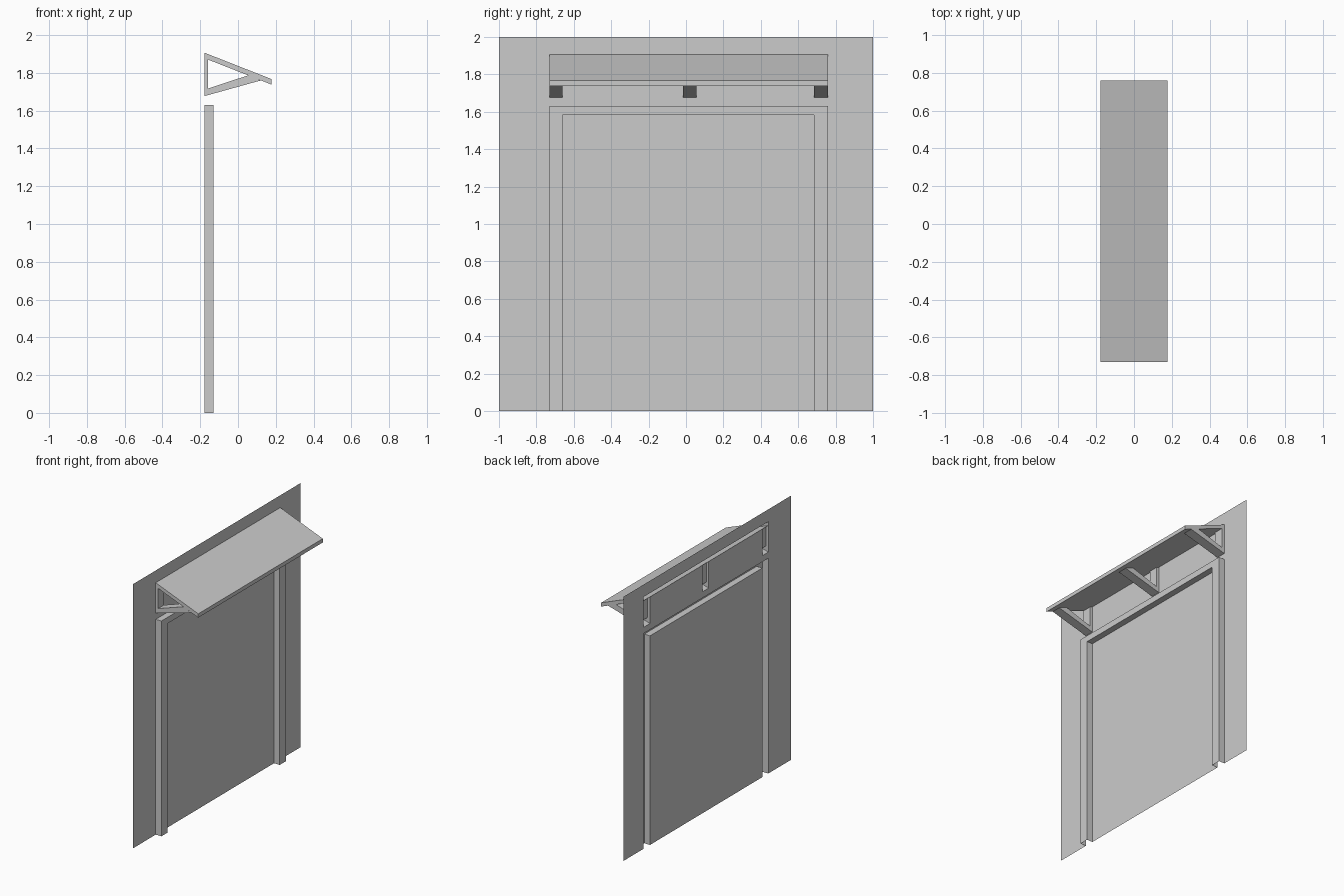
import bpy, bmesh

if "Cube" in bpy.data.objects:
    bpy.data.objects.remove(bpy.data.objects["Cube"])

BACK, FRONT = -0.178, 0.178          # wall plane and canopy lip (x)
FRAME_X = -0.13                      # front of the door frame
Y0, Y1 = -0.73, 0.76                 # outer width of frame and canopy
IN0, IN1 = -0.66, 0.685              # inner width of frame
SLOTS = [(Y0, IN0), (-0.017, 0.055), (IN1, Y1)]   # bracket positions in y
HEAD, TOP = 1.583, 1.63              # door head
ARM_Z, SLAB_LOW, SLAB_TOP = 1.677, 1.878, 1.907


def add_object(name, bm):
    mesh = bpy.data.meshes.new(name)
    bm.to_mesh(mesh)
    bm.free()
    obj = bpy.data.objects.new(name, mesh)
    bpy.context.collection.objects.link(obj)
    return obj


def shell(name, profile, place, a, b, is_open):
    """Prism from a profile between a and b, with the open faces removed."""
    bm = bmesh.new()
    low = [bm.verts.new(place(p, q, a)) for p, q in profile]
    high = [bm.verts.new(place(p, q, b)) for p, q in profile]
    bm.faces.new(low)
    bm.faces.new(high)
    n = len(profile)
    for i in range(n):
        j = (i + 1) % n
        bm.faces.new((low[i], low[j], high[j], high[i]))
    bmesh.ops.recalc_face_normals(bm, faces=bm.faces)
    doomed = [f for f in bm.faces if is_open(f)]
    bmesh.ops.delete(bm, geom=doomed, context='FACES')
    return add_object(name, bm)


def on_back(face):
    return all(abs(v.co.x - BACK) < 1e-5 for v in face.verts)


def on_floor(face):
    return all(abs(v.co.z) < 1e-5 for v in face.verts)


def along_y(x, z, y):
    return (x, y, z)


def along_x(y, z, x):
    return (x, y, z)


# Wall sheet, open behind the frame, the canopy slab and the brackets
openings = [(Y0, IN0, 0, TOP), (IN1, Y1, 0, TOP), (Y0, Y1, HEAD, TOP),
            (Y0, Y1, SLAB_LOW, SLAB_TOP)]
openings += [(a, b, ARM_Z, SLAB_LOW) for a, b in SLOTS]
ys = sorted({-1, 1} | {v for o in openings for v in o[:2]})
zs = sorted({0, 2} | {v for o in openings for v in o[2:]})
bm = bmesh.new()
for ya, yb in zip(ys, ys[1:]):
    for za, zb in zip(zs, zs[1:]):
        y, z = (ya + yb) / 2, (za + zb) / 2
        if any(o[0] < y < o[1] and o[2] < z < o[3] for o in openings):
            continue
        corners = [(ya, za), (yb, za), (yb, zb), (ya, zb)]
        bm.faces.new([bm.verts.new((BACK, p, q)) for p, q in corners])
bmesh.ops.remove_doubles(bm, verts=bm.verts, dist=1e-5)
add_object("wall", bm)

# Door frame: hollow at the back and the floor
shell("door_frame",
      [(Y0, 0), (Y0, TOP), (Y1, TOP), (Y1, 0),
       (IN1, 0), (IN1, HEAD), (IN0, HEAD), (IN0, 0)],
      along_x, BACK, FRAME_X, lambda f: on_back(f) or on_floor(f))

# Sloping canopy slab
shell("canopy_slab",
      [(BACK, SLAB_TOP), (FRONT, 1.767), (FRONT, 1.738), (BACK, SLAB_LOW)],
      along_y, Y0, Y1, on_back)

# Three brackets: a thin post and a rising arm, closed on top by the slab
bracket = [(BACK, SLAB_LOW), (BACK, ARM_Z), (0.121, 1.76),
           (0.053, 1.787), (-0.158, 1.717), (-0.158, 1.87)]


def bracket_open(face):
    # back face and the two faces lying against the slab underside
    return on_back(face) or (len(face.verts) == 4 and face.normal.z > 0.5
                             and face.normal.x > 0.1)


for i, (a, b) in enumerate(SLOTS):
    shell(f"canopy_bracket_{i + 1}", bracket, along_y, a, b, bracket_open)
